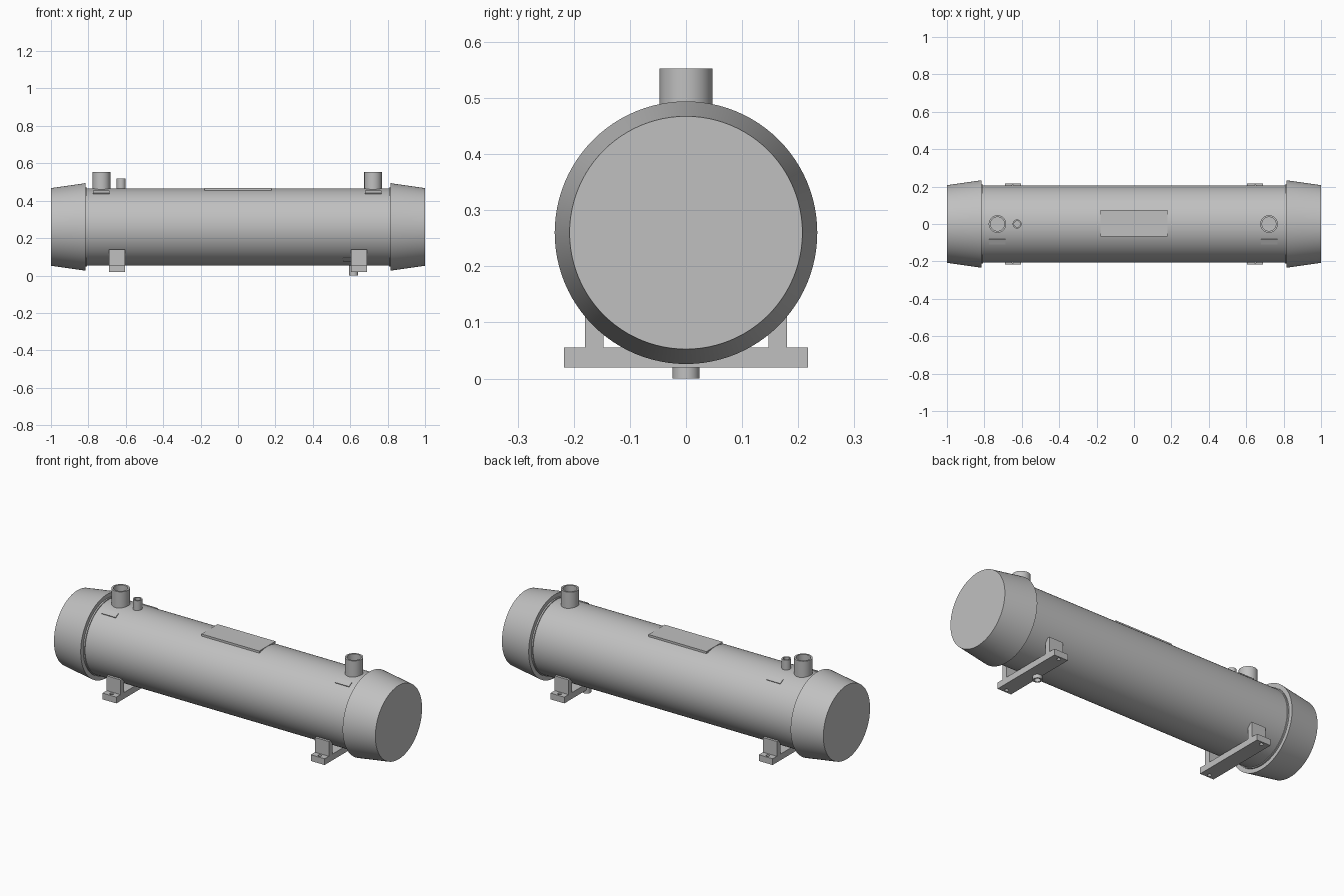
import bpy, bmesh, math
from mathutils import Matrix, Vector

cube = bpy.data.objects.get("Cube")
if cube:
    bpy.data.objects.remove(cube, do_unlink=True)

GREY = (0.53, 0.53, 0.53, 1)
grey = bpy.data.materials.new("plain_grey")
grey.use_nodes = True
grey.diffuse_color = GREY
grey.node_tree.nodes["Principled BSDF"].inputs["Base Color"].default_value = GREY

AXIS_Z = 0.26   # height of the vessel axis
R = 0.206       # shell radius


def finish(name, bm, smooth=False):
    bmesh.ops.recalc_face_normals(bm, faces=bm.faces)
    mesh = bpy.data.meshes.new(name)
    bm.to_mesh(mesh)
    bm.free()
    mesh.materials.append(grey)
    obj = bpy.data.objects.new(name, mesh)
    bpy.context.collection.objects.link(obj)
    if smooth:
        bpy.ops.object.select_all(action='DESELECT')
        obj.select_set(True)
        bpy.context.view_layer.objects.active = obj
        bpy.ops.object.shade_smooth_by_angle(angle=math.radians(30))
    return obj


def lathe(name, profile, matrix, segments=96):
    """Revolve closed (radius, height) profile about local z; radius 0 closes an end."""
    bm = bmesh.new()
    verts = [bm.verts.new((r, 0, z)) for r, z in profile]
    edges = [bm.edges.new(pair) for pair in zip(verts, verts[1:])]
    if profile[0][0] > 0:
        edges.append(bm.edges.new((verts[-1], verts[0])))
    bmesh.ops.spin(bm, geom=verts + edges, cent=(0, 0, 0), axis=(0, 0, 1),
                   angle=math.tau, steps=segments)
    bmesh.ops.remove_doubles(bm, verts=bm.verts, dist=1e-5)
    bm.transform(matrix)
    return finish(name, bm, True)


def box(name, centre, size, rotation=Matrix()):
    bm = bmesh.new()
    bmesh.ops.create_cube(bm, size=1, matrix=Matrix.Translation(centre) @ rotation
                          @ Matrix.Diagonal((*size, 1)))
    return finish(name, bm)


def pipe(name, x, z0, z1, radius, bore, floor):
    """Open-topped nozzle; the bore ends on a floor inside."""
    lathe(name, [(0, z0), (radius, z0), (radius, z1), (bore, z1), (bore, floor), (0, floor)],
          Matrix.Translation((x, 0, 0)), 48)


# Shell and the two tapered end caps
along_x = Matrix.Translation((0, 0, AXIS_Z)) @ Matrix.Rotation(math.pi / 2, 4, 'Y')
lathe("shell", [(0, -0.9), (R, -0.9), (R, 0.9), (0, 0.9)], along_x)
for side, label in ((1, "left"), (-1, "right")):
    lathe(label + "_end_cap",
          [(0, 0.815 * side), (0.234, 0.815 * side), (0.2075, side), (0, side)], along_x)
    lathe(label + "_gasket",
          [(0, 0.82 * side), (0.211, 0.82 * side), (0.211, 0.807 * side), (0, 0.807 * side)],
          along_x)

# Top nozzles, vent and bottom drain
pipe("right_nozzle", -0.73, 0.43, 0.553, 0.047, 0.037, 0.47)
pipe("left_nozzle", 0.722, 0.43, 0.553, 0.047, 0.037, 0.47)
pipe("vent", -0.625, 0.43, 0.52, 0.024, 0.016, 0.47)
pipe("drain", 0.618, 0.08, 0.0, 0.024, 0.016, 0.05)

# Flat plate on top of the shell
box("top_plate", (0, 0.004, 0.4615), (0.36, 0.144, 0.012))

# Small blank tags lying on the shell, angle measured from the top towards the back
for name, x, degrees in (("right_nozzle_tag", -0.73, -27), ("left_nozzle_tag", 0.722, -27),
                         ("vent_tag", -0.625, 30), ("drain_tag", 0.605, -148)):
    turn = Matrix.Rotation(-math.radians(degrees), 4, 'X')
    centre = Vector((x, 0, AXIS_Z)) + turn @ Vector((0, 0, R + 0.001))
    box(name, centre, (0.088, 0.03, 0.006), turn)

# Saddle feet: drilled base bar with two posts each
for side, label in ((1, "left"), (-1, "right")):
    x = 0.648 * side
    bar = box(label + "_foot_bar", (x, 0, 0.0375), (0.086, 0.434, 0.035))
    bm = bmesh.new()
    for y in (-0.198, 0.198):
        bmesh.ops.create_cone(bm, cap_ends=True, segments=24, radius1=0.01, radius2=0.01,
                              depth=0.1, matrix=Matrix.Translation((x, y, 0.0375)))
    drill = finish(label + "_foot_drill", bm)
    drill.hide_render = True
    drill.hide_set(True)
    cut = bar.modifiers.new("bolt_holes", 'BOOLEAN')
    cut.operation = 'DIFFERENCE'
    cut.solver = 'EXACT'
    cut.object = drill
    for y, end in ((-0.1635, "front"), (0.1635, "back")):
        box(f"{label}_{end}_foot_post", (x, y, 0.096), (0.086, 0.033, 0.084))
